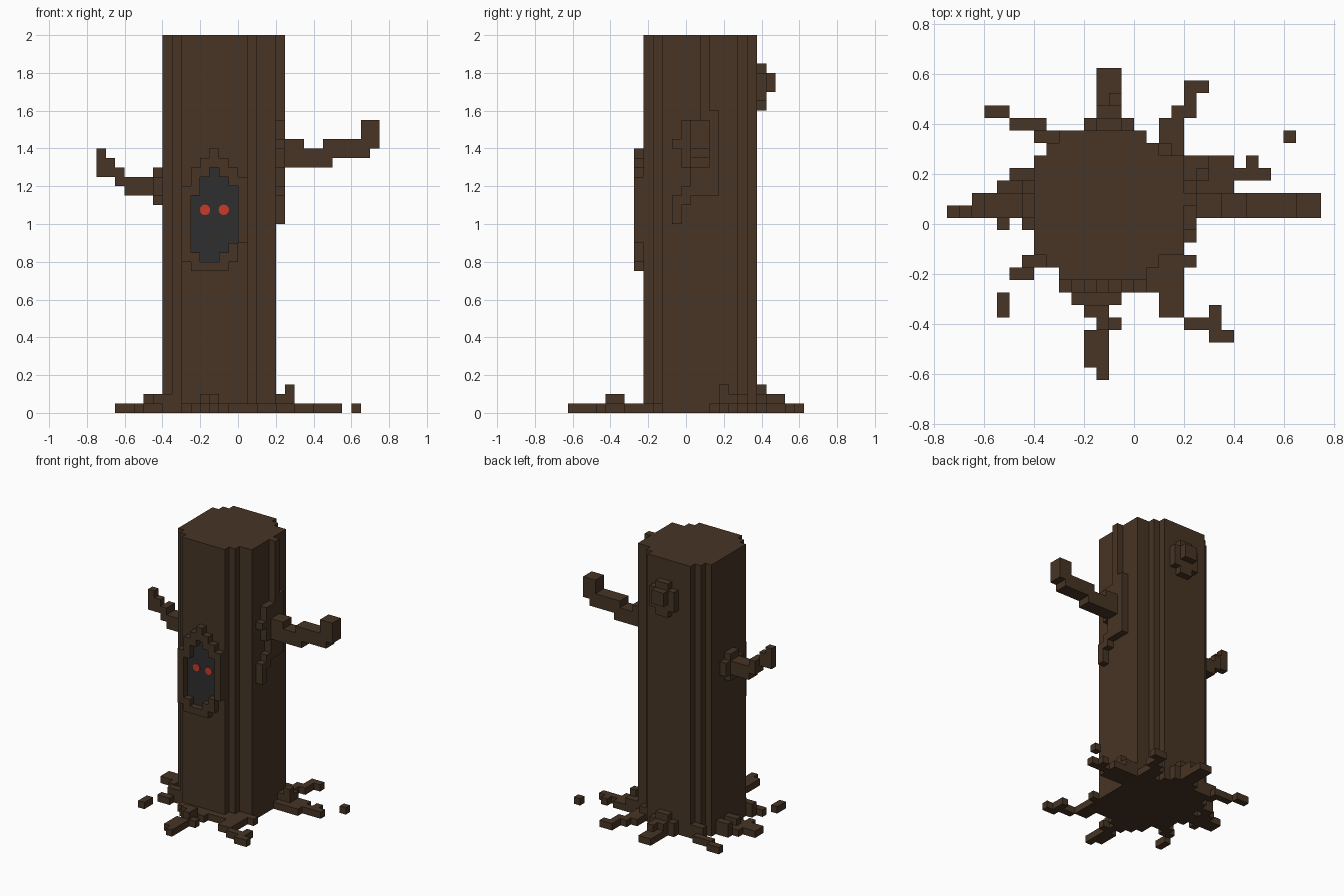
import bpy, bmesh, math
from mathutils import Matrix

cube = bpy.data.objects.get("Cube")
if cube:
    bpy.data.objects.remove(cube)


def material(name, rgb):
    m = bpy.data.materials.new(name)
    m.use_nodes = True
    m.diffuse_color = (*rgb, 1)
    b = m.node_tree.nodes["Principled BSDF"]
    b.inputs["Base Color"].default_value = (*rgb, 1)
    b.inputs["Roughness"].default_value = 0.9
    return m


BARK = material("bark_brown", (0.063, 0.035, 0.018))
HOLLOW = material("hollow_grey", (0.028, 0.028, 0.029))
RED = material("eye_red", (0.58, 0.042, 0.022))


def finish(name, bm, mat):
    bmesh.ops.recalc_face_normals(bm, faces=bm.faces)
    me = bpy.data.meshes.new(name)
    bm.to_mesh(me)
    bm.free()
    me.materials.append(mat)
    ob = bpy.data.objects.new(name, me)
    bpy.context.collection.objects.link(ob)
    return ob


def boxes(name, items, mat=BARK):
    """Each item: x0, x1, y0, y1, z0, z1."""
    bm = bmesh.new()
    for x0, x1, y0, y1, z0, z1 in items:
        mtx = Matrix.Translation(((x0 + x1) / 2, (y0 + y1) / 2, (z0 + z1) / 2)) \
            @ Matrix.Diagonal((x1 - x0, y1 - y0, z1 - z0, 1))
        bmesh.ops.create_cube(bm, size=1, matrix=mtx)
    return finish(name, bm, mat)


def root(name, items):
    """Each item: x0, x1, y0, y1, height above the ground."""
    return boxes(name, [(a, b, c, d, 0, h) for a, b, c, d, h in items])


# Trunk: stepped octagonal outline, extruded upwards
LO, HI = (-0.225, -0.175, -0.125), (0.375, 0.325, 0.275)
XL, XR = (-0.3, -0.35, -0.4), (0.05, 0.1, 0.2)


def corner(xs, ys):
    pts = []
    for i in range(3):
        pts.append((xs[i], ys[i]))
        if i < 2:
            pts.append((xs[i], ys[i + 1]))
    return pts


outline = corner(XR, LO) + corner(XR, HI)[::-1] + corner(XL, HI) + corner(XL, LO)[::-1]
bm = bmesh.new()
base = bm.faces.new([bm.verts.new((x, y, 0)) for x, y in outline])
top = bmesh.ops.extrude_face_region(bm, geom=[base])
bmesh.ops.translate(bm, vec=(0, 0, 2),
                    verts=[v for v in top["geom"] if isinstance(v, bmesh.types.BMVert)])
finish("trunk", bm, BARK)

# Raised bark ridge on the left side: y0, y1, z0, z1
ridge = [(0.075, 0.125, 1.6, 2), (0.075, 0.175, 1.55, 1.6), (-0.025, 0.175, 1.45, 1.55),
         (-0.075, 0.175, 1.4, 1.45), (-0.025, 0.175, 1.3, 1.4), (0.025, 0.175, 1.2, 1.3),
         (-0.025, 0.175, 1.15, 1.2), (-0.075, 0.025, 1.1, 1.15), (-0.075, -0.025, 1.0, 1.1)]
boxes("bark_ridge", [(0.2, 0.25, *r) for r in ridge])

# Branches: x0, x1, z0, z1 along the arm
left_arm = [(0.2, 0.35, 1.3, 1.45), (0.35, 0.45, 1.3, 1.4), (0.45, 0.5, 1.3, 1.45),
            (0.5, 0.65, 1.35, 1.45), (0.65, 0.7, 1.35, 1.55), (0.7, 0.75, 1.4, 1.55),
            (0.2, 0.25, 1.45, 1.55)]
boxes("left_branch", [(a, b, 0.025, 0.125, c, d) for a, b, c, d in left_arm])
boxes("right_branch", [(-0.75, -0.7, 0.025, 0.075, 1.25, 1.4),
                       (-0.7, -0.65, 0.025, 0.075, 1.25, 1.35),
                       (-0.65, -0.6, 0.025, 0.125, 1.2, 1.3),
                       (-0.6, -0.4, 0.025, 0.125, 1.15, 1.25)])
boxes("right_branch_collar", [(-0.45, -0.4, 0.025, 0.125, 1.1, 1.3),
                              (-0.45, -0.4, -0.025, 0.175, 1.15, 1.25)])

# Knot on the back
boxes("back_knot", [(-0.2, 0, 0.375, 0.425, 1.65, 1.8),
                    (-0.15, -0.05, 0.375, 0.425, 1.6, 1.85),
                    (-0.15, -0.05, 0.425, 0.475, 1.7, 1.8)])

# Hollow and its frame, per column: x, frame bottom, hollow bottom, hollow top, frame top
columns = [(-0.25, 0.75, 0.85, 1.15, 1.3), (-0.2, 0.75, 0.8, 1.25, 1.35),
           (-0.15, 0.75, 0.8, 1.3, 1.4), (-0.1, 0.75, 0.85, 1.25, 1.35),
           (-0.05, 0.8, 0.9, 1.2, 1.3)]
frame = [(-0.3, -0.25, -0.275, -0.225, 0.8, 1.2), (0, 0.05, -0.275, -0.225, 0.9, 1.25)]
hole = []
for x, f0, h0, h1, f1 in columns:
    frame += [(x, x + 0.05, -0.275, -0.225, f0, h0), (x, x + 0.05, -0.275, -0.225, h1, f1)]
    hole.append((x, x + 0.05, -0.23, -0.224, h0, h1))
boxes("hollow_frame", frame)
boxes("hollow", hole, HOLLOW)

# Glowing eyes: thin discs
for side, x in (("right", -0.175), ("left", -0.075)):
    bm = bmesh.new()
    bmesh.ops.create_cone(bm, cap_ends=True, segments=12, radius1=0.028, radius2=0.028,
                          depth=0.006, matrix=Matrix.Translation((x, -0.233, 1.075))
                          @ Matrix.Rotation(math.pi / 2, 4, "X"))
    finish(side + "_eye", bm, RED)

# Roots spreading over the ground
root("back_right_root", [(-0.6, -0.5, 0.425, 0.475, 0.05), (-0.5, -0.35, 0.375, 0.425, 0.05),
                         (-0.4, -0.3, 0.325, 0.375, 0.1)])
root("back_root", [(-0.2, 0, 0.375, 0.425, 0.1), (-0.15, -0.05, 0.375, 0.425, 0.15),
                   (-0.15, -0.05, 0.425, 0.475, 0.1), (-0.1, -0.05, 0.475, 0.525, 0.1),
                   (-0.15, -0.05, 0.475, 0.625, 0.05)])
root("back_left_root", [(0.1, 0.2, 0.275, 0.425, 0.05), (0.05, 0.15, 0.275, 0.325, 0.1),
                        (0.15, 0.25, 0.425, 0.475, 0.05), (0.2, 0.25, 0.475, 0.525, 0.05),
                        (0.2, 0.3, 0.525, 0.575, 0.05)])
root("left_root", [(0.2, 0.4, 0.125, 0.275, 0.05), (0.2, 0.3, 0.175, 0.275, 0.1),
                   (0.25, 0.3, 0.175, 0.225, 0.15), (0.4, 0.55, 0.175, 0.225, 0.05),
                   (0.45, 0.5, 0.225, 0.275, 0.05), (0.6, 0.65, 0.325, 0.375, 0.05)])
root("front_left_root", [(0.1, 0.2, -0.375, -0.125, 0.05), (0.2, 0.25, -0.175, -0.125, 0.05),
                         (0.05, 0.1, -0.275, -0.175, 0.05), (0.2, 0.35, -0.425, -0.375, 0.05),
                         (0.3, 0.35, -0.375, -0.325, 0.05), (0.3, 0.4, -0.475, -0.425, 0.05)])
root("front_root", [(-0.3, 0.1, -0.275, -0.225, 0.05), (-0.25, -0.05, -0.325, -0.275, 0.05),
                    (-0.2, -0.1, -0.375, -0.325, 0.1), (-0.15, -0.1, -0.425, -0.375, 0.1),
                    (-0.15, -0.05, -0.425, -0.375, 0.05), (-0.2, -0.1, -0.575, -0.425, 0.05),
                    (-0.15, -0.1, -0.625, -0.575, 0.05)])
root("front_right_root", [(-0.45, -0.35, -0.175, -0.125, 0.1), (-0.5, -0.4, -0.225, -0.175, 0.05),
                          (-0.55, -0.5, -0.375, -0.275, 0.05)])
root("right_root", [(-0.65, -0.4, 0.025, 0.125, 0.05), (-0.5, -0.4, 0.075, 0.125, 0.1),
                    (-0.55, -0.5, -0.025, 0.025, 0.05), (-0.45, -0.4, -0.025, 0.025, 0.05),
                    (-0.5, -0.4, 0.175, 0.225, 0.1), (-0.55, -0.45, 0.125, 0.175, 0.05)])
